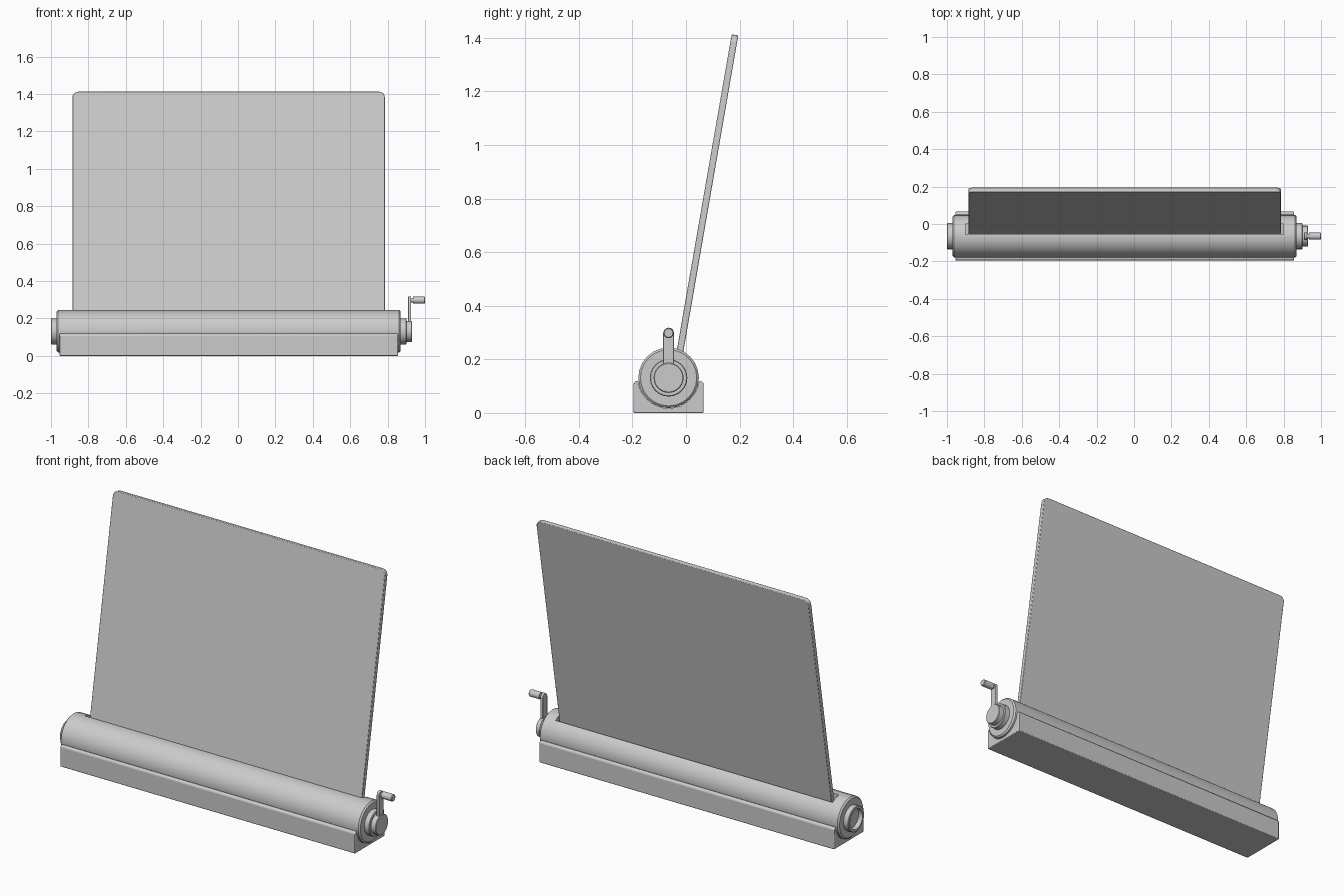
import bpy, bmesh, math
from mathutils import Matrix

if "Cube" in bpy.data.objects:
    bpy.data.objects.remove(bpy.data.objects["Cube"])

AY, AZ = -0.065, 0.131      # roller axis
TILT = math.radians(9.85)   # screen lean


def finish(name, bm, bevel=0.0, hidden=False):
    bmesh.ops.recalc_face_normals(bm, faces=bm.faces[:])
    me = bpy.data.meshes.new(name)
    bm.to_mesh(me)
    bm.free()
    ob = bpy.data.objects.new(name, me)
    bpy.context.collection.objects.link(ob)
    ob.hide_render = hidden
    ob.hide_viewport = False
    if bevel:
        m = ob.modifiers.new("bevel", 'BEVEL')
        m.width, m.segments, m.limit_method = bevel, 2, 'ANGLE'
        m.angle_limit = math.radians(40)
    return ob


def lathe(name, profile, y=AY, z=AZ, n=24, bevel=0.0):
    """Revolve (x, radius) points about an axis along x; ends are capped."""
    bm = bmesh.new()
    rings = [[bm.verts.new((x, y + r * math.cos(2 * math.pi * i / n), z + r * math.sin(2 * math.pi * i / n)))
              for i in range(n)] for x, r in profile]
    for a, b in zip(rings, rings[1:]):
        for i in range(n):
            bm.faces.new((a[i], a[(i + 1) % n], b[(i + 1) % n], b[i]))
    bm.faces.new(rings[0])
    bm.faces.new(rings[-1])
    return finish(name, bm, bevel)


def extrude(name, pts, vec, bevel=0.0, matrix=None):
    """Extrude a flat outline of 3D points along vec."""
    bm = bmesh.new()
    f = bm.faces.new([bm.verts.new(p) for p in pts])
    top = bmesh.ops.extrude_face_region(bm, geom=[f])['geom']
    bmesh.ops.translate(bm, vec=vec, verts=[g for g in top if isinstance(g, bmesh.types.BMVert)])
    if matrix:
        bm.transform(matrix)
    return finish(name, bm, bevel)


def arc(cx, cz, r, a0, a1, n):
    return [(cx + r * math.cos(math.radians(a0 + (a1 - a0) * i / n)),
             cz + r * math.sin(math.radians(a0 + (a1 - a0) * i / n))) for i in range(n + 1)]


# Cradle base with a round trough for the tube
trough = arc(AY, AZ, 0.114, 186, 354, 14)
section = [(-0.196, 0.0), (-0.196, 0.11), (-0.188, 0.119)] + trough + [(0.058, 0.119), (0.066, 0.11), (0.066, 0.0)]
base = extrude("cradle_base", [(-0.955, y, z) for y, z in section], (1.81, 0, 0), 0.004)

# Roller housing tube, with a slot for the screen
tube = lathe("roller_housing", [(-0.97, 0.105), (-0.962, 0.113), (0.862, 0.113), (0.87, 0.105)])
slot = extrude("slot_cutter", [(-0.9, -0.056, 0.13), (0.8, -0.056, 0.13), (0.8, 0.0, 0.13), (-0.9, 0.0, 0.13)],
               (0, 0, 0.2))
slot.hide_render = True
cut = tube.modifiers.new("slot", 'BOOLEAN')
cut.operation, cut.object, cut.solver = 'DIFFERENCE', slot, 'EXACT'
bpy.context.view_layer.objects.active = tube
bpy.ops.object.modifier_apply(modifier="slot")
bpy.data.objects.remove(slot)

# Screen sheet leaning backwards
L = 1.3
corners = arc(0.755, L - 0.03, 0.03, 0, 90, 5) + arc(-0.855, L - 0.03, 0.03, 90, 180, 5)
outline = [(-0.885, 0.0, 0.0), (0.785, 0.0, 0.0)] + [(x, 0.0, z) for x, z in corners]
lean = Matrix.Translation((0, -0.052, 0.132)) @ Matrix.Rotation(-TILT, 4, 'X')
screen = extrude("screen", outline, (0, 0.025, 0), 0.003, lean)

# Recessed left end cap, right collar and crank hub
cap = lathe("left_end_cap", [(-0.96, 0.07), (-0.997, 0.07), (-1.0, 0.067), (-1.0, 0.055), (-0.975, 0.055)])
collar = lathe("right_collar", [(0.86, 0.07), (0.897, 0.07), (0.9, 0.067)])
hub = lathe("crank_hub", [(0.895, 0.056), (0.927, 0.056), (0.93, 0.053)])

# Crank arm with rounded tip, and its handle
arm_pts = [(AY - 0.02, AZ)] + [(AY + 0.02, AZ)] + arc(AY, 0.298, 0.02, 0, 180, 10)
arm = extrude("crank_arm", [(0.91, y, z) for y, z in arm_pts], (0.016, 0, 0), 0.002)
handle = lathe("crank_handle", [(0.92, 0.012), (0.935, 0.012), (0.935, 0.019), (0.996, 0.019), (1.0, 0.016)],
               z=0.298, n=16)

for ob in (base, tube, screen, cap, collar, hub, arm, handle):
    bpy.ops.object.select_all(action='DESELECT')
    ob.select_set(True)
    bpy.context.view_layer.objects.active = ob
    bpy.ops.object.shade_smooth_by_angle(angle=math.radians(30))
